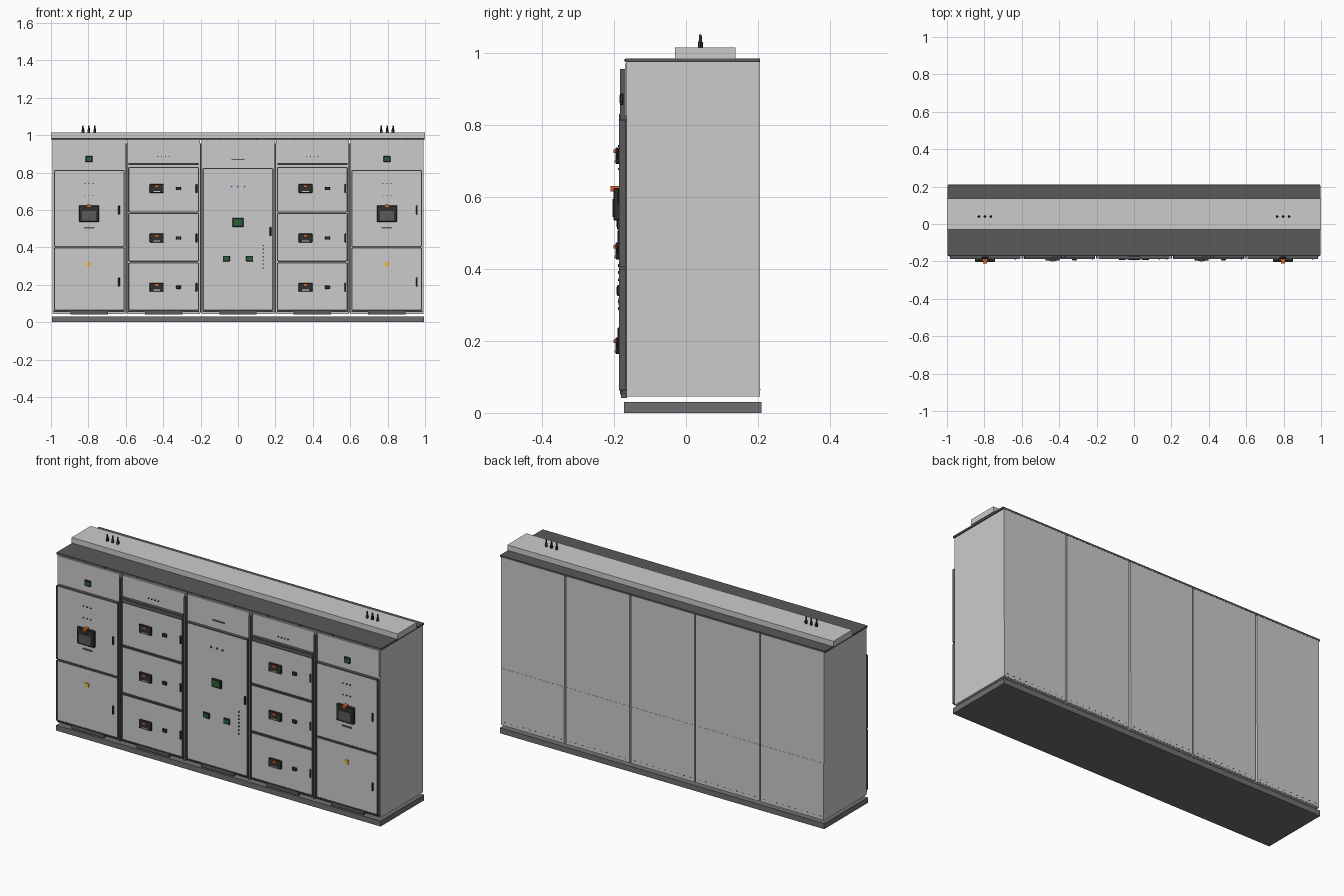
import bpy, math

if "Cube" in bpy.data.objects:
    bpy.data.objects.remove(bpy.data.objects["Cube"])


def mat(name, r, g, b):
    m = bpy.data.materials.new(name)
    m.diffuse_color = (r, g, b, 1)
    m.use_nodes = True
    m.node_tree.nodes["Principled BSDF"].inputs["Base Color"].default_value = m.diffuse_color
    return m


DARK = mat("charcoal", 0.03, 0.03, 0.03)
TRIM = mat("dark_grey", 0.10, 0.10, 0.10)
BASE = mat("base_grey", 0.16, 0.16, 0.16)
GREEN = mat("screen_green", 0.02, 0.12, 0.04)
RED = mat("orange_red", 0.75, 0.12, 0.02)
YELLOW = mat("yellow", 0.8, 0.5, 0.05)
BLUE = mat("lamp_blue", 0.08, 0.15, 0.4)


def box(name, x0, x1, y0, y1, z0, z1, m=None, bevel=0):
    bpy.ops.mesh.primitive_cube_add(size=1, location=((x0 + x1) / 2, (y0 + y1) / 2, (z0 + z1) / 2))
    o = bpy.context.object
    o.name = name
    o.scale = (x1 - x0, y1 - y0, z1 - z0)
    bpy.ops.object.transform_apply(location=False, rotation=False, scale=True)
    if m:
        o.data.materials.append(m)
    if bevel:
        b = o.modifiers.new("bevel", 'BEVEL')
        b.width, b.segments = bevel, 1
    return o


def front(name, x, z, w, h, y0, y1, m=None, bevel=0):
    """Box centred at x, z on the front face."""
    return box(name, x - w / 2, x + w / 2, y0, y1, z - h / 2, z + h / 2, m, bevel)


def cyl(name, loc, r, d, m, front_facing=False, n=12, r2=None):
    rot = (math.pi / 2, 0, 0) if front_facing else (0, 0, 0)
    bpy.ops.mesh.primitive_cone_add(vertices=n, radius1=r, radius2=r if r2 is None else r2,
                                    depth=d, location=loc, rotation=rot)
    o = bpy.context.object
    o.name = name
    o.data.materials.append(m)
    bpy.ops.object.shade_smooth_by_angle()


FACE = -0.183  # front surface of the doors


def lamp_row(name, x, z, n, step, m, y=FACE, r=0.003):
    for i in range(n):
        cyl(name, (x + (i - (n - 1) / 2) * step, y - 0.002, z), r, 0.008, m, True, 10)


def door(name, x, z0, z1, w=0.366):
    box(name, x - w / 2, x + w / 2, FACE, -0.169, z0, z1)
    t = 0.006
    for s in (-1, 1):  # folded edge trims
        front(name + "_side_trim", x + s * (w / 2 + t / 2), (z0 + z1) / 2, t, z1 - z0, -0.186, -0.168, TRIM)
    for z in (z0, z1):
        front(name + "_edge_trim", x, z, w, t, -0.186, -0.168, TRIM)


def handle(x, z):
    front("door_handle", x, z, 0.009, 0.046, -0.190, FACE, DARK, 0.002)


def meter(name, x, z, w, h, y=FACE):
    front(name + "_bezel", x, z, w, h, y - 0.009, y + 0.001, DARK, 0.002)
    front(name + "_screen", x, z, w * 0.75, h * 0.7, y - 0.0105, y - 0.008, GREEN)


# Plinth, roof and top busbar duct
box("plinth", -0.995, 0.995, -0.172, 0.21, 0, 0.03, BASE)
box("roof", -0.997, 0.997, -0.168, 0.206, 0.975, 0.985, TRIM)
box("bus_duct", -1, 1, -0.03, 0.137, 0.985, 1.015)
for i in range(10):
    cyl("roof_bolt", (-0.9 + 0.2 * i, -0.168, 0.98), 0.004, 0.006, DARK, True, 6)

# Cable terminals on the duct
for s in (-1, 1):
    for dx in (-0.032, 0, 0.032):
        x = s * 0.797 + dx
        cyl("terminal_base", (x, 0.04, 1.022), 0.007, 0.018, DARK)
        cyl("terminal_pin", (x, 0.04, 1.04), 0.005, 0.024, DARK, r2=0.0035)

# Cabinet bodies with gaps, kick vents and rear slots
P = 0.398
centres = [P * i for i in range(-2, 3)]
for x in centres:
    box("cabinet_body", x - 0.195, x + 0.195, -0.165, 0.205, 0.045, 0.976)
    front("kick_vent", x, 0.05, 0.2, 0.018, -0.180, -0.164, TRIM)
    front("door_sill", x, 0.058, 0.38, 0.008, -0.176, -0.164, TRIM)
    box("lower_back_panel", x - 0.193, x + 0.193, 0.2045, 0.206, 0.05, 0.36)
    for i in range(10):
        front("back_screw", x + (i - 4.5) * 0.038, 0.065, 0.008, 0.003, 0.2055, 0.2068, DARK)

# Seam posts between cabinets
for x in (-1.5 * P, -0.5 * P, 0.5 * P, 1.5 * P):
    front("seam_post", x, 0.503, 0.010, 0.905, -0.184, -0.164, TRIM)

# Incomer cabinets at both ends
for x in (centres[0], centres[4]):
    front("upper_panel", x, 0.898, 0.376, 0.145, -0.170, -0.164)
    door("breaker_door", x, 0.405, 0.812)
    door("cable_door", x, 0.065, 0.398)
    meter("protection_relay", x, 0.872, 0.037, 0.032, -0.175)
    lamp_row("indicator_lamp", x, 0.742, 3, 0.022, DARK)
    lamp_row("push_button", x, 0.678, 3, 0.022, BLUE)
    front("main_breaker", x, 0.580, 0.107, 0.09, -0.202, FACE, DARK, 0.003)
    front("breaker_display", x, 0.570, 0.075, 0.05, -0.2045, -0.2, TRIM)
    front("breaker_switch", x, 0.623, 0.022, 0.014, -0.21, FACE, RED)
    front("rating_plate", x, 0.505, 0.056, 0.008, -0.187, FACE, TRIM)
    front("warning_tag", x, 0.31, 0.022, 0.022, -0.187, FACE, YELLOW)
    handle(x + 0.160, 0.60)
    handle(x + 0.160, 0.215)

# Feeder cabinets with three breaker compartments
for x in (centres[1], centres[3]):
    front("upper_panel", x, 0.912, 0.376, 0.115, -0.170, -0.164)
    front("header_trim", x, 0.846, 0.376, 0.009, -0.182, -0.164, TRIM)
    lamp_row("indicator_lamp", x, 0.885, 4, 0.02, DARK, -0.170)
    for zc, z0, z1 in ((0.715, 0.590, 0.828), (0.450, 0.326, 0.581), (0.187, 0.065, 0.317)):
        door("feeder_door", x, z0, z1)
        front("feeder_breaker", x - 0.037, zc, 0.075, 0.046, -0.196, FACE, DARK, 0.002)
        front("feeder_switch", x - 0.037, zc + 0.012, 0.018, 0.010, -0.201, -0.19, RED)
        front("feeder_lever", x - 0.037, zc - 0.016, 0.036, 0.006, -0.199, -0.19)
        front("feeder_meter", x + 0.080, zc, 0.026, 0.018, -0.194, FACE, DARK, 0.002)
        handle(x + 0.176, zc)

# Central control cabinet
front("upper_panel", 0, 0.9, 0.376, 0.14, -0.170, -0.164)
front("cabinet_plate", 0, 0.87, 0.072, 0.007, -0.174, -0.17, TRIM)
door("control_door", 0, 0.065, 0.822)
lamp_row("phase_lamp", 0, 0.725, 3, 0.035, BLUE, r=0.005)
meter("control_screen", 0, 0.533, 0.06, 0.046)
for s in (-1, 1):
    meter("power_meter", s * 0.062, 0.34, 0.038, 0.03)
for i in range(7):
    lamp_row("status_lamp", 0.135, 0.29 + 0.02 * i, 1, 0, GREEN, r=0.004)
handle(0.174, 0.485)
